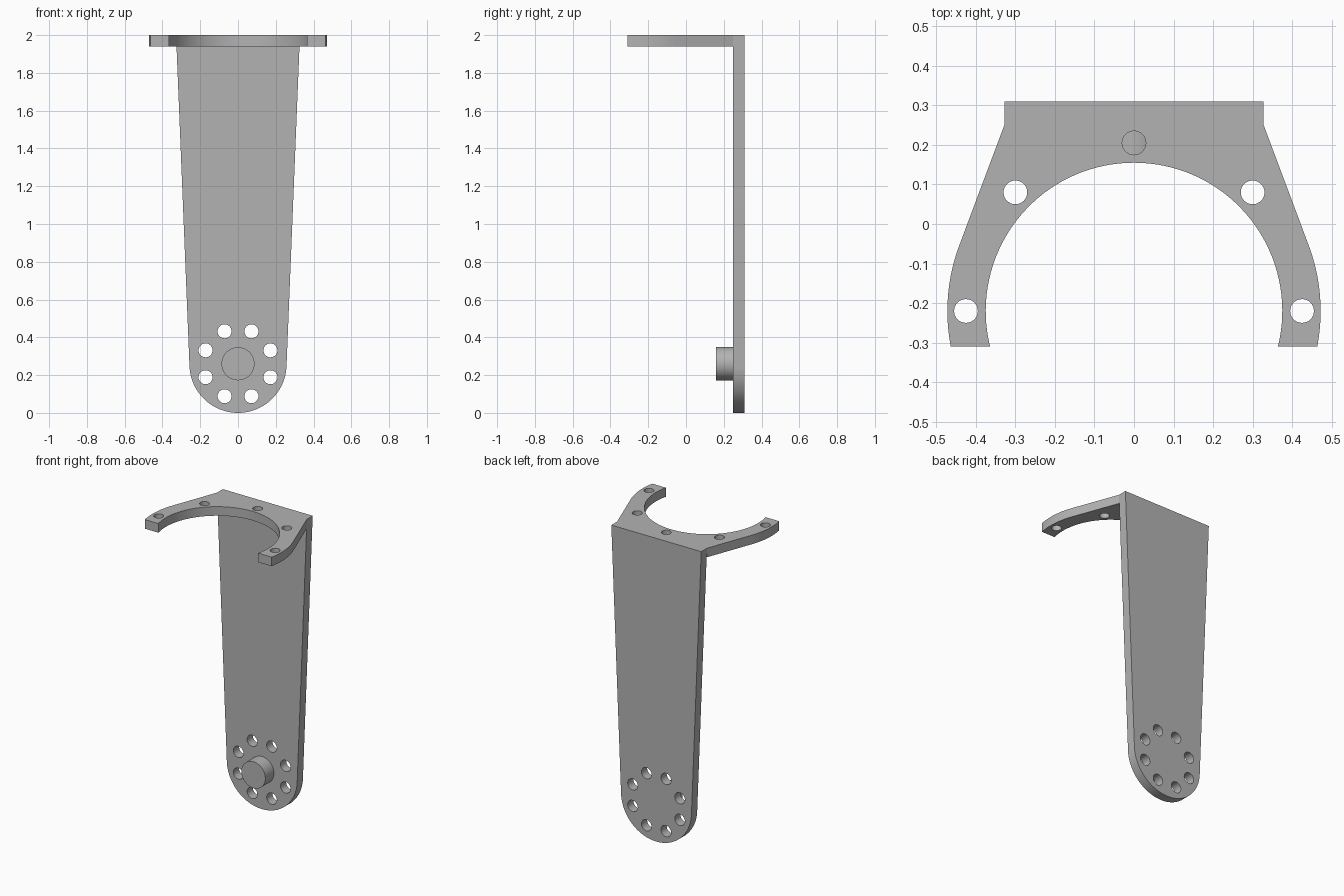
import bpy, bmesh
from math import sin, cos, pi, atan2, acos, asin, hypot, radians
from mathutils import Matrix

cube = bpy.data.objects.get("Cube")
if cube:
    bpy.data.objects.remove(cube, do_unlink=True)

grey = bpy.data.materials.new("matte grey")
grey.use_nodes = True
COLOUR = (0.45, 0.45, 0.45, 1)
grey.diffuse_color = COLOUR
grey.node_tree.nodes["Principled BSDF"].inputs["Base Color"].default_value = COLOUR

THICK = 0.06
TOP_HALF = 0.328


def arc(cx, cy, r, a0, a1, n):
    return [(cx + r * cos(a0 + (a1 - a0) * i / n),
             cy + r * sin(a0 + (a1 - a0) * i / n)) for i in range(n + 1)]


def tangent_angle(px, py, cx, cy, r):
    """Angle on a circle where the line from an outer corner touches it."""
    return atan2(py - cy, px - cx) - acos(r / hypot(px - cx, py - cy))


def sheet(name, outline, holes, depth, matrix):
    """Extrude a flat outline with round holes, centred on its own plane."""
    curve = bpy.data.curves.new(name + "_profile", 'CURVE')
    curve.dimensions = '2D'
    curve.fill_mode = 'BOTH'
    curve.extrude = depth / 2
    loops = [outline] + [arc(x, y, r, 0, 2 * pi, 32)[:-1] for x, y, r in holes]
    for loop in loops:
        spline = curve.splines.new('POLY')
        spline.points.add(len(loop) - 1)
        for p, (x, y) in zip(spline.points, loop):
            p.co = (x, y, 0, 1)
        spline.use_cyclic_u = True
    temp = bpy.data.objects.new(name + "_profile", curve)
    bpy.context.collection.objects.link(temp)
    bpy.context.view_layer.update()
    graph = bpy.context.evaluated_depsgraph_get()
    mesh = bpy.data.meshes.new_from_object(temp.evaluated_get(graph))
    bpy.data.objects.remove(temp, do_unlink=True)
    # Weld caps to walls and place the part
    bm = bmesh.new()
    bm.from_mesh(mesh)
    bmesh.ops.remove_doubles(bm, verts=bm.verts, dist=1e-5)
    bm.transform(matrix)
    bmesh.ops.recalc_face_normals(bm, faces=bm.faces)
    bm.to_mesh(mesh)
    bm.free()
    mesh.materials.clear()
    mesh.materials.append(grey)
    obj = bpy.data.objects.new(name, mesh)
    bpy.context.collection.objects.link(obj)
    bpy.ops.object.select_all(action='DESELECT')
    obj.select_set(True)
    bpy.context.view_layer.objects.active = obj
    bpy.ops.object.shade_smooth_by_angle(angle=radians(30))
    return obj


upright = Matrix.Rotation(pi / 2, 4, 'X')

# Tapered upright arm with a rounded foot and a ring of eight holes
R = 0.257
a = tangent_angle(TOP_HALF, 2, 0, R, R)
arm = [(-TOP_HALF, 2), (TOP_HALF, 2)] + arc(0, R, R, a, -pi - a, 48)
ring = [(0.186 * cos(pi / 8 + k * pi / 4), 0.26 + 0.186 * sin(pi / 8 + k * pi / 4), 0.037)
        for k in range(8)]
sheet("upright_arm", arm, ring, THICK, Matrix.Translation((0, 0.28, 0)) @ upright)

# Horizontal horseshoe bracket with five screw holes
CY, INNER, OUTER, FRONT, BACK = -0.22, 0.375, 0.472, -0.31, 0.25
b = tangent_angle(TOP_HALF, BACK, 0, CY, OUTER)
end_out = asin((FRONT - CY) / OUTER)
end_in = asin((FRONT - CY) / INNER)
right_edge = arc(0, CY, OUTER, end_out, b, 16) + [(TOP_HALF, BACK)]
left_edge = [(-x, y) for x, y in reversed(right_edge)]
horseshoe = right_edge + left_edge + arc(0, CY, INNER, pi - end_in, end_in, 72)
screws = [(0, 0.205, 0.03)]
for side in (-1, 1):
    screws += [(side * 0.3, 0.08, 0.03), (side * 0.425, CY, 0.03)]
sheet("horseshoe_bracket", horseshoe, screws, THICK,
      Matrix.Translation((0, 0, 2 - THICK / 2)))

# Round boss on the front of the foot
sheet("pivot_boss", arc(0, 0.26, 0.0875, 0, 2 * pi, 48)[:-1], [], 0.09,
      Matrix.Translation((0, 0.205, 0)) @ upright)
